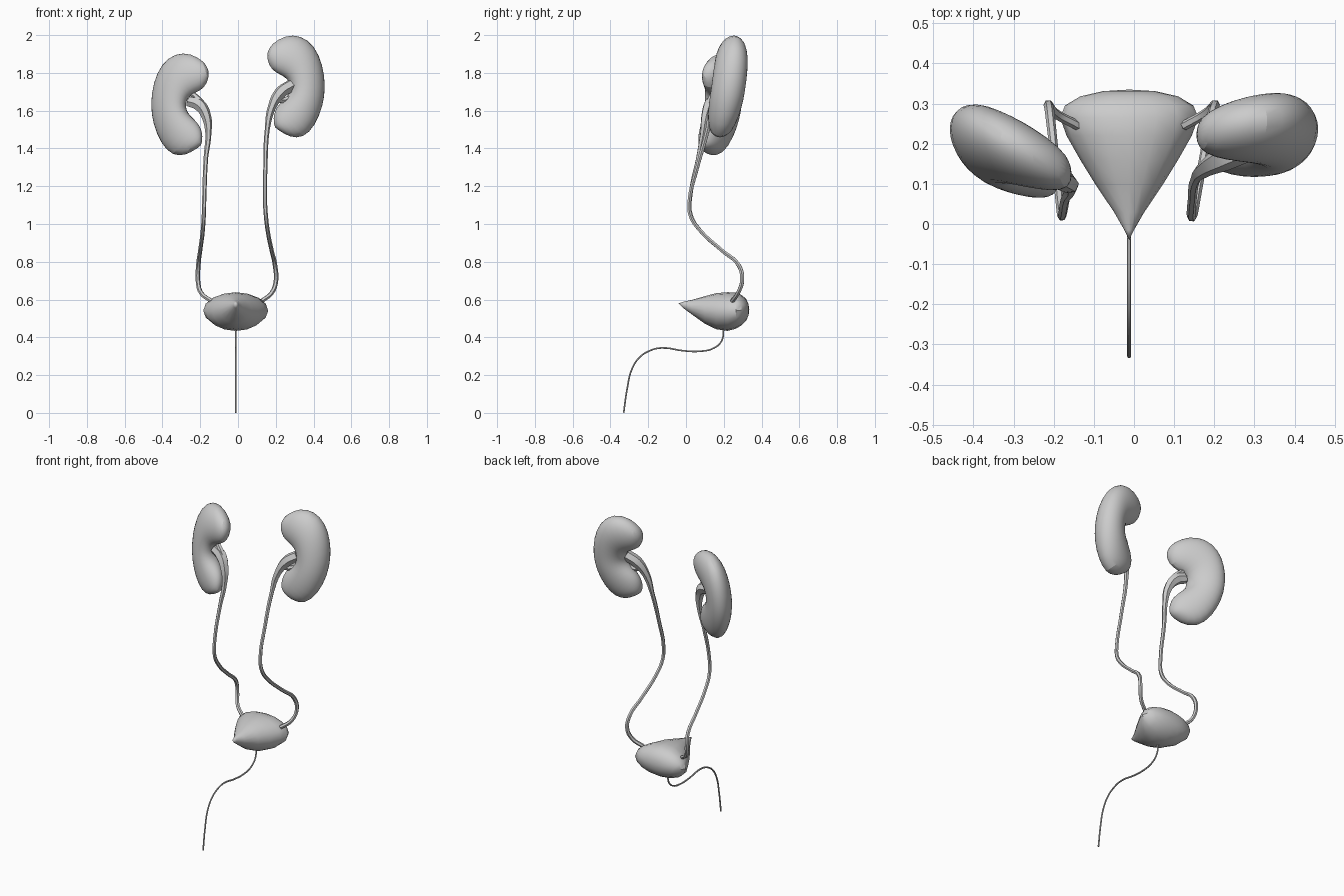
import bpy, bmesh, math
from mathutils import Vector

if "Cube" in bpy.data.objects:
    bpy.data.objects.remove(bpy.data.objects["Cube"])


def loft(name, rings, start, end, subdiv):
    """Skin closed rings of points, closing both ends on a pole."""
    bm = bmesh.new()
    rows = [[bm.verts.new(p) for p in r] for r in rings]
    n = len(rows[0])
    for a, b in zip(rows, rows[1:]):
        for i in range(n):
            bm.faces.new((a[i], a[(i + 1) % n], b[(i + 1) % n], b[i]))
    for pole, row in ((start, rows[0]), (end, rows[-1])):
        v = bm.verts.new(pole)
        for i in range(n):
            bm.faces.new((v, row[i], row[(i + 1) % n]))
    bmesh.ops.recalc_face_normals(bm, faces=bm.faces)
    mesh = bpy.data.meshes.new(name)
    bm.to_mesh(mesh)
    bm.free()
    ob = bpy.data.objects.new(name, mesh)
    bpy.context.collection.objects.link(ob)
    if subdiv:
        ob.modifiers.new("subdivision", 'SUBSURF').levels = subdiv
        ob.modifiers["subdivision"].render_levels = subdiv
    smooth(ob, 35)
    return ob


def smooth(ob, angle):
    bpy.ops.object.select_all(action='DESELECT')
    ob.select_set(True)
    bpy.context.view_layer.objects.active = ob
    bpy.ops.object.shade_smooth_by_angle(angle=math.radians(angle))


def tube(name, points):
    """Smooth tube through (x, y, z, radius) points."""
    cu = bpy.data.curves.new(name, 'CURVE')
    cu.dimensions = '3D'
    cu.bevel_depth = 1.0
    cu.bevel_resolution = 1
    cu.resolution_u = 5
    cu.use_fill_caps = True
    sp = cu.splines.new('BEZIER')
    sp.bezier_points.add(len(points) - 1)
    for bp, (x, y, z, r) in zip(sp.bezier_points, points):
        bp.co = (x, y, z)
        bp.radius = r
        bp.handle_left_type = bp.handle_right_type = 'AUTO'
    ob = bpy.data.objects.new(name, cu)
    bpy.context.collection.objects.link(ob)
    bpy.ops.object.select_all(action='DESELECT')
    ob.select_set(True)
    bpy.context.view_layer.objects.active = ob
    bpy.ops.object.convert(target='MESH')
    smooth(bpy.context.object, 50)


# Kidney: fan of elliptical sections around the notch
# (inner x, inner z, outer x, outer z, half depth)
SECTIONS = [
    (.155, 1.865, .180, 1.955, .042), (.176, 1.812, .250, 2.002, .066),
    (.225, 1.788, .335, 2.002, .082), (.262, 1.765, .408, 1.945, .089),
    (.272, 1.738, .451, 1.845, .092), (.275, 1.715, .466, 1.73, .092),
    (.265, 1.683, .453, 1.625, .092), (.235, 1.655, .410, 1.518, .085),
    (.203, 1.622, .347, 1.452, .072), (.188, 1.580, .275, 1.458, .055),
    (.188, 1.542, .222, 1.492, .033),
]


def kidney(name, side, dz, yc, slant, lean):
    def place(x, z, d):
        return (side * x, yc + slant * (x - .31) + lean * (z - 1.72) + d, z + dz)
    rings = []
    for xi, zi, xo, zo, d in SECTIONS:
        ring = []
        for k in range(16):
            a = 2 * math.pi * k / 16
            t = .5 + .5 * math.cos(a)
            ring.append(place(xi + (xo - xi) * t, zi + (zo - zi) * t, d * math.sin(a)))
        rings.append(ring)
    loft(name, rings, place(.155, 1.912, 0), place(.195, 1.51, 0), 1)


kidney("kidney_right_of_view", 1, 0, .217, .12, .14)
kidney("kidney_left_of_view", -1, -.095, .172, .42, .10)

# Bladder: sections from front tip to rounded back (y, half width, bottom, top)
CX = -.012
BLADDER = [
    (-.015, .012, .555, .588), (.03, .038, .522, .598), (.10, .085, .472, .618),
    (.16, .122, .443, .634), (.22, .156, .434, .639), (.265, .172, .446, .637),
    (.295, .160, .464, .624), (.318, .122, .488, .604), (.331, .065, .515, .575),
]
rings = []
for y, w, lo, hi in BLADDER:
    rings.append([(CX + w * math.cos(math.pi * k / 8), y,
                   (lo + hi) / 2 + (hi - lo) / 2 * math.sin(math.pi * k / 8))
                  for k in range(16)])
loft("bladder", rings, (CX, -.04, .58), (CX, .335, .545), 0)

# Ureters, flaring into the renal pelvis at the top
tube("ureter_right_of_view", [
    (.285, .19, 1.735, .034), (.225, .165, 1.695, .033), (.18, .14, 1.62, .022),
    (.155, .115, 1.50, .013), (.145, .06, 1.30, .011), (.143, .018, 1.12, .011),
    (.148, .025, 1.04, .011), (.158, .08, .96, .011), (.178, .19, .86, .011),
    (.196, .28, .78, .012), (.201, .297, .70, .012), (.178, .275, .635, .012),
    (.125, .245, .592, .012)])
tube("ureter_left_of_view", [
    (-.26, .145, 1.65, .030), (-.205, .125, 1.63, .034), (-.168, .105, 1.57, .026),
    (-.157, .09, 1.48, .016), (-.170, .065, 1.35, .012), (-.178, .025, 1.16, .011),
    (-.181, .025, 1.05, .011), (-.187, .08, .96, .011), (-.200, .19, .86, .011),
    (-.210, .28, .78, .012), (-.212, .297, .70, .012), (-.195, .275, .635, .012),
    (-.14, .245, .592, .012)])

# Short calyx branches into each notch
tube("calyx_right_of_view", [(.20, .15, 1.665, .018), (.235, .17, 1.655, .016),
                             (.28, .18, 1.67, .014)])
tube("calyx_left_of_view", [(-.17, .11, 1.60, .018), (-.20, .125, 1.65, .017),
                            (-.255, .15, 1.70, .013)])

# Urethra
path = [(.20, .45), (.188, .38), (.145, .342), (.07, .326), (-.013, .329),
        (-.13, .344), (-.19, .33), (-.245, .295), (-.287, .23), (-.312, .125),
        (-.33, .0005)]
tube("urethra", [(CX, y, z, .005) for y, z in path])
